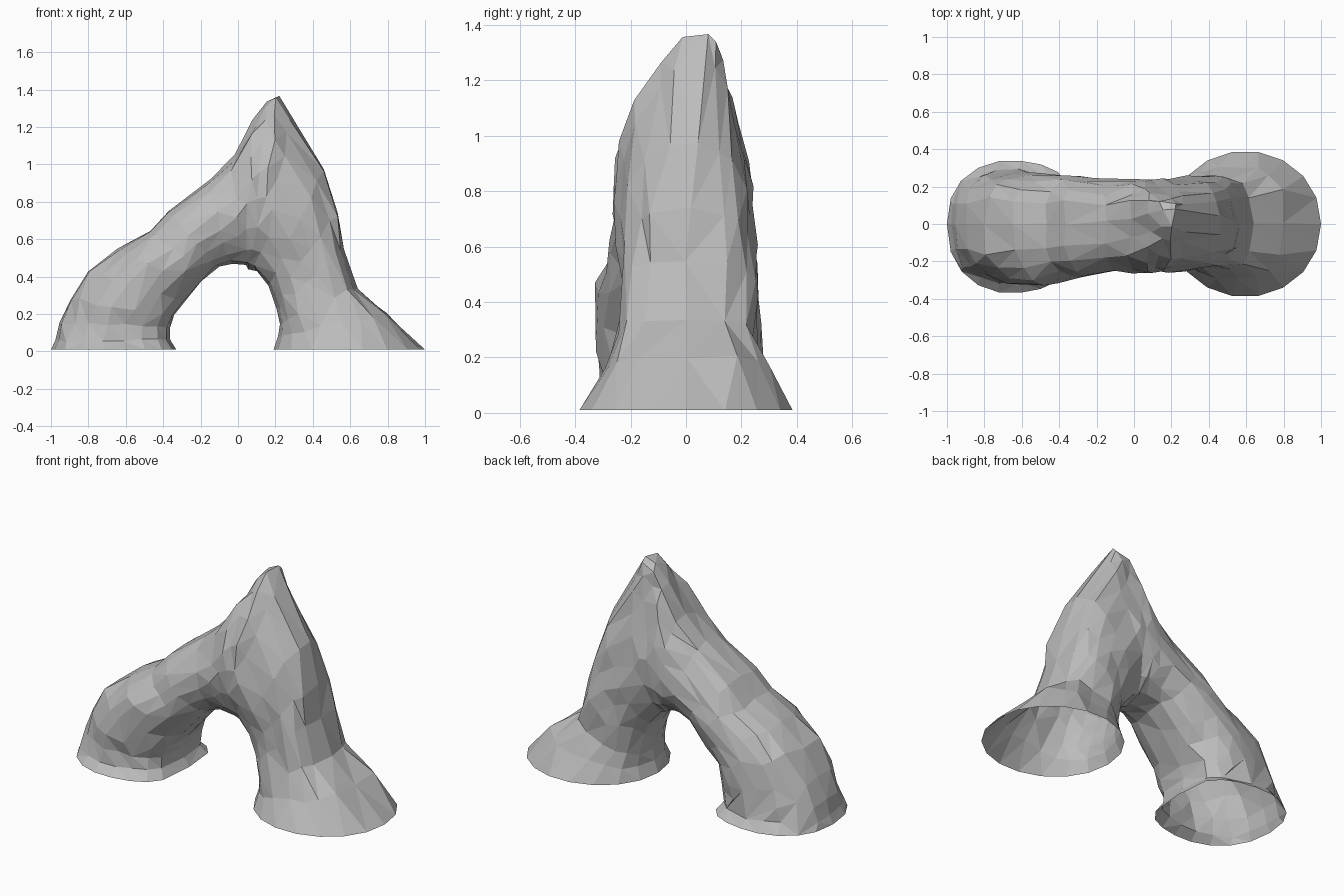
import bpy
import bmesh
import math
import random
from mathutils import Vector

random.seed(7)
SIDES = 18

default_cube = bpy.data.objects.get("Cube")
if default_cube:
    bpy.data.objects.remove(default_cube, do_unlink=True)

# Stone colour
stone = bpy.data.materials.new("grey_stone")
stone.use_nodes = True
stone_colour = (0.5, 0.5, 0.5, 1)
stone.diffuse_color = stone_colour
stone.node_tree.nodes["Principled BSDF"].inputs["Base Color"].default_value = stone_colour

# Slices radiating round the opening, from the left foot over the peak to the right foot:
# (inner x, inner z, outer x, outer z, front depth, back depth, taper towards the peak)
slices = [
    (-.33, .01, -1, .01, .37, .34, 0),
    (-.36, .06, -.98, .06, .32, .29, 0),
    (-.36, .13, -.95, .15, .31, .28, 0),
    (-.34, .19, -.9, .28, .32, .28, 0),
    (-.29, .26, -.8, .43, .33, .27, 0),
    (-.22, .34, -.65, .55, .32, .26, 0),
    (-.16, .41, -.47, .64, .29, .25, 0),
    (-.1, .46, -.37, .75, .27, .24, 0),
    (-.05, .47, -.15, .92, .25, .24, .1),
    (0, .47, -.02, 1.05, .26, .26, .2),
    (.04, .46, .08, 1.24, .27, .27, .4),
    (.06, .44, .15, 1.34, .27, .27, .6),
    (.09, .43, .22, 1.37, .27, .27, .6),
    (.12, .4, .28, 1.27, .26, .27, .5),
    (.16, .35, .46, .97, .25, .27, .3),
    (.19, .29, .53, .74, .24, .26, .1),
    (.21, .23, .57, .55, .24, .26, 0),
    (.22, .15, .64, .34, .26, .26, 0),
    (.22, .08, .8, .2, .3, .31, 0),
    (.19, .01, 1, .01, .39, .39, 0),
]


def section_roundness(inner_x, along, rim):
    """Low values give boxy corners, one gives an ellipse."""
    if inner_x < -.3:
        # Left foot: boxy beside the opening, rounded outside
        return .45 if along < .5 else .85
    if rim:
        return .95
    if along < .5:
        # Bevelled underside of the arch
        return .8
    return .5 if inner_x > 0 else .7


def slice_points(inner_x, inner_z, outer_x, outer_z, front, back, taper, rim):
    """Rounded closed outline between the opening and the outer edge of the rock."""
    inner = Vector((inner_x, 0, inner_z))
    outer = Vector((outer_x, 0, outer_z))
    points = []
    for side in range(SIDES):
        angle = math.tau * side / SIDES
        along = (1 - math.cos(angle)) / 2
        point = inner.lerp(outer, along)
        bulge = abs(math.sin(angle)) ** section_roundness(inner_x, along, rim)
        # The front stays full until close to the peak, the back slopes evenly
        if math.sin(angle) < 0:
            point.y = -bulge * front * (1 - taper * along ** 4)
        else:
            point.y = bulge * back * (1 - 1.3 * taper * along ** 2)
        point.y += taper * .13 * along ** 4
        if not rim:
            # Chip the stone unevenly, more where the slices spread apart
            rough = .006 if side in (0, SIDES // 2) else .006 + .01 * along
            point += Vector([random.uniform(-rough, rough) for axis in range(3)])
            point.z = max(point.z, .03)
        points.append(point)
    return points


# Rock arch: loft the slices, leaving the feet open underneath
bm = bmesh.new()
rings = []
for index, data in enumerate(slices):
    rim = index in (0, len(slices) - 1)
    rings.append([bm.verts.new(p) for p in slice_points(*data, rim)])

for first, second in zip(rings, rings[1:]):
    for side in range(SIDES):
        following = (side + 1) % SIDES
        a, b = first[side], first[following]
        c, d = second[following], second[side]
        # Split each patch along its shorter diagonal into flat facets
        if (a.co - c.co).length < (b.co - d.co).length:
            patches = [(a, b, c), (a, c, d)]
        else:
            patches = [(a, b, d), (b, c, d)]
        for patch in patches:
            bm.faces.new(patch)

bmesh.ops.recalc_face_normals(bm, faces=bm.faces)
mesh = bpy.data.meshes.new("rock_arch")
bm.to_mesh(mesh)
bm.free()
mesh.materials.append(stone)
rock_arch = bpy.data.objects.new("rock_arch", mesh)
bpy.context.scene.collection.objects.link(rock_arch)

# Merge some facets so their sizes vary like broken stone
chips = rock_arch.modifiers.new("uneven_facets", "DECIMATE")
chips.ratio = .85
